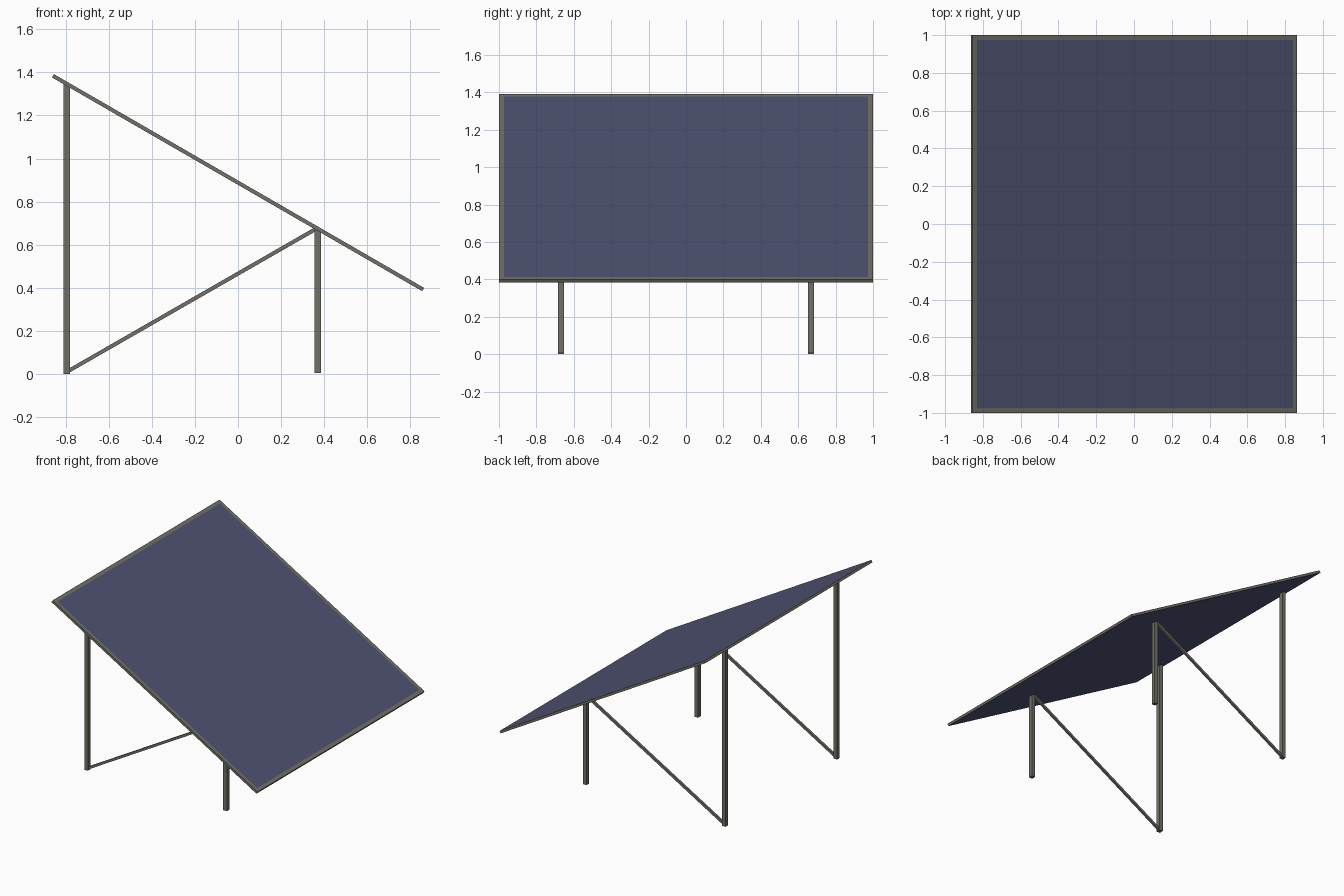
import bpy, bmesh, math
from mathutils import Vector, Matrix

if "Cube" in bpy.data.objects:
    bpy.data.objects.remove(bpy.data.objects["Cube"])


def material(name, rgb):
    m = bpy.data.materials.new(name)
    m.diffuse_color = (*rgb, 1.0)
    m.use_nodes = True
    m.node_tree.nodes["Principled BSDF"].inputs["Base Color"].default_value = m.diffuse_color
    return m


METAL = material("grey metal", (0.165, 0.165, 0.138))
BLUE = material("panel blue", (0.078, 0.085, 0.168))

TILT = math.radians(30)
CENTRE_Z = 0.888
THICK = 0.018
LEG_Y = 0.668


def finish(bm, name, mats):
    mesh = bpy.data.meshes.new(name)
    bm.normal_update()
    bm.to_mesh(mesh)
    bm.free()
    for m in mats:
        mesh.materials.append(m)
    obj = bpy.data.objects.new(name, mesh)
    bpy.context.collection.objects.link(obj)
    return obj


def box(name, centre, size, tilt=0.0):
    bm = bmesh.new()
    bmesh.ops.create_cube(bm, size=1.0)
    bmesh.ops.scale(bm, vec=size, verts=bm.verts)
    bmesh.ops.transform(bm, verts=bm.verts, matrix=Matrix.Translation(centre)
                        @ Matrix.Rotation(tilt, 4, 'Y'))
    return finish(bm, name, [METAL])


# Tilted solar panel: grey rim and border, blue cell area and underside
bm = bmesh.new()
bmesh.ops.create_cube(bm, size=1.0)
bmesh.ops.scale(bm, vec=(1.985, 2.0, THICK), verts=bm.verts)
bm.normal_update()
top = [f for f in bm.faces if f.normal.z > 0.9]
bottom = [f for f in bm.faces if f.normal.z < -0.9]
bmesh.ops.inset_region(bm, faces=top, thickness=0.038)
for f in top + bottom:
    f.material_index = 1
bmesh.ops.transform(bm, verts=bm.verts,
                    matrix=Matrix.Translation((0, 0, CENTRE_Z))
                    @ Matrix.Rotation(TILT, 4, 'Y'))
finish(bm, "solar_panel", [METAL, BLUE])


# Legs and diagonal braces on both sides
def leg(name, x, y, z0):
    z1 = CENTRE_Z - x * math.tan(TILT) - 0.003
    box(name, (x, y, (z0 + z1) / 2), (0.03, 0.032, z1 - z0))


for side, y in (("near", -LEG_Y), ("far", LEG_Y)):
    leg(f"tall_leg_{side}", -0.795, y, 0.0)
    leg(f"short_leg_{side}", 0.37, y, 0.005)
    a, b = Vector((-0.79, y, 0.012)), Vector((0.365, y, 0.675))
    d = b - a
    box(f"brace_{side}", (a + b) / 2, (d.length, 0.016, 0.018),
        -math.atan2(d.z, d.x))
